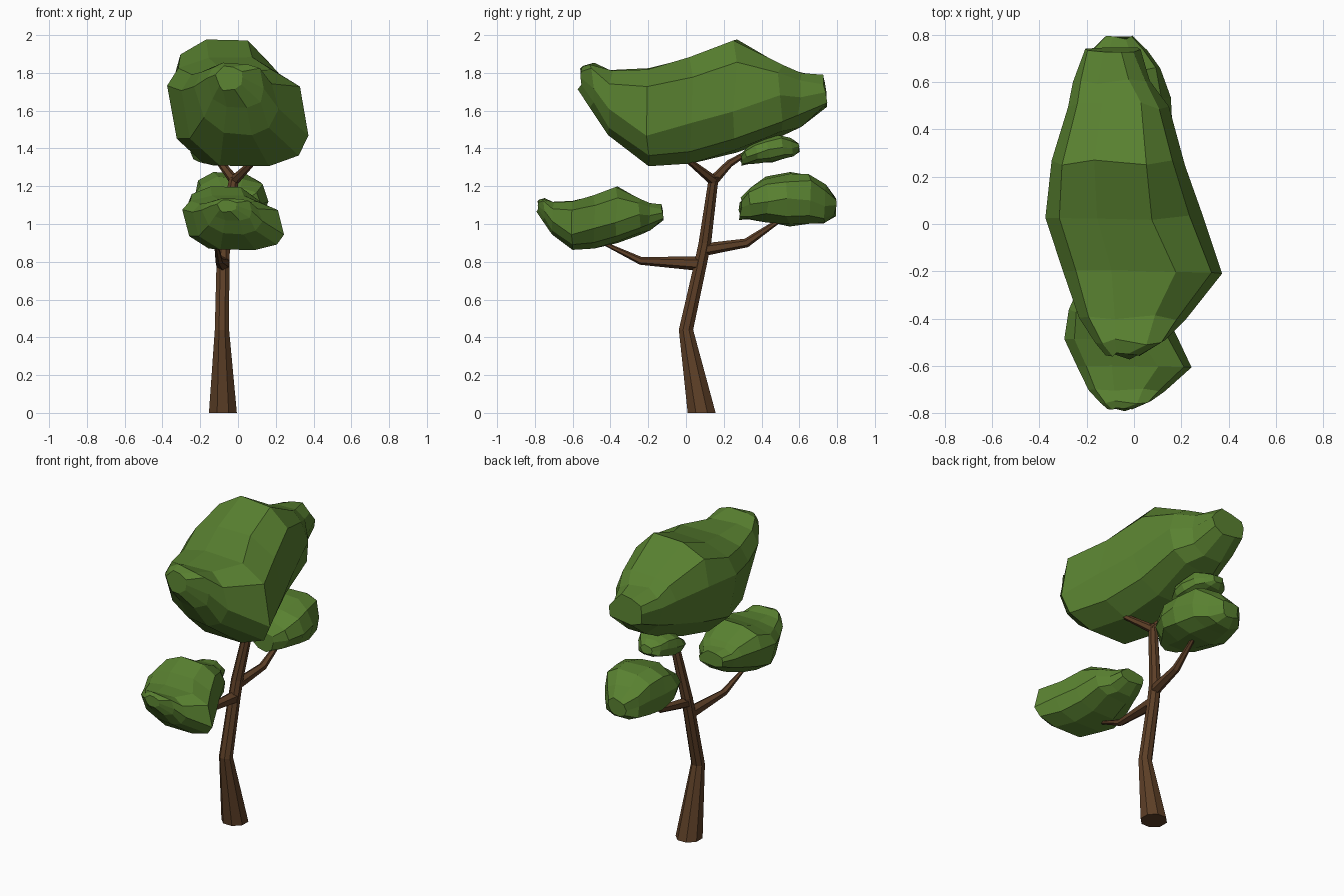
import bpy, bmesh, math, random
from mathutils import Vector, Matrix

if "Cube" in bpy.data.objects:
    bpy.data.objects.remove(bpy.data.objects["Cube"])


def material(name, color):
    m = bpy.data.materials.new(name)
    m.diffuse_color = color
    m.use_nodes = True
    m.node_tree.nodes["Principled BSDF"].inputs["Base Color"].default_value = m.diffuse_color
    return m


BARK = material("bark", (0.11, 0.05, 0.02, 1))
LEAF = material("leaf", (0.10, 0.22, 0.03, 1))


def loft(name, rings, mat):
    """Join equal-sized rings of points into a closed flat-shaded skin."""
    bm = bmesh.new()
    loops = [[bm.verts.new(p) for p in ring] for ring in rings]
    n = len(loops[0])
    for a, b in zip(loops, loops[1:]):
        for i in range(n):
            j = (i + 1) % n
            bm.faces.new((a[i], a[j], b[j], b[i]))
    bm.faces.new(loops[0])
    bm.faces.new(loops[-1])
    bmesh.ops.recalc_face_normals(bm, faces=bm.faces)
    me = bpy.data.meshes.new(name)
    bm.to_mesh(me)
    bm.free()
    me.materials.append(mat)
    ob = bpy.data.objects.new(name, me)
    bpy.context.collection.objects.link(ob)
    return ob


def limb(name, path, sides, flat_rings=False):
    """Tapered tube through (x, y, z, radius) points."""
    pts = [Vector(p[:3]) for p in path]
    rings = []
    for k, p in enumerate(pts):
        d = pts[min(k + 1, len(pts) - 1)] - pts[max(k - 1, 0)]
        if flat_rings:
            d = Vector((0, 0, 1))
        side = Vector((1, 0, 0))
        side = (side - d * (side.dot(d) / d.length_squared)).normalized()
        up = d.normalized().cross(side)
        ang = [2 * math.pi * (i + 0.5) / sides for i in range(sides)]
        rings.append([p + path[k][3] * (side * math.cos(a) + up * math.sin(a)) for a in ang])
    return loft(name, rings, BARK)


def foliage(name, rows, sides, jitter, seed):
    """Leaf clump lofted along y; row = y, x left/right, z bottom/top, z of left/right edge."""
    rnd = random.Random(seed)
    rings = []
    for y, xl, xr, zb, zt, zl, zr in rows:
        ring = []
        for i in range(sides):
            a = 2 * math.pi * i / sides
            c, s = math.cos(a), math.sin(a)
            c = math.copysign(abs(c) ** 0.8, c)
            s = math.copysign(abs(s) ** 0.8, s)
            x = (xl + xr) / 2 + (xr - xl) / 2 * c
            zw = zl + (zr - zl) * (c + 1) / 2
            z = zw + (zt - zw if s > 0 else zw - zb) * s
            ring.append([x + rnd.uniform(-jitter, jitter), y + rnd.uniform(-jitter, jitter),
                         z + rnd.uniform(-jitter, jitter)])
        rings.append(ring)
    return loft(name, rings, LEAF)


# Trunk
limb("trunk", [(-0.08, 0.083, 0, 0.08), (-0.085, 0.0, 0.44, 0.041), (-0.08, 0.075, 0.78, 0.037),
               (-0.075, 0.1, 0.9, 0.036), (-0.02, 0.147, 1.25, 0.028)], 8, True)

# Branches
limb("front_branch", [(-0.08, 0.07, 0.79, 0.038), (-0.10, -0.24, 0.805, 0.021),
                      (-0.12, -0.46, 0.91, 0.008)], 6)
limb("back_branch", [(-0.075, 0.1, 0.865, 0.033), (-0.05, 0.32, 0.9, 0.024),
                     (-0.03, 0.54, 1.05, 0.009)], 6)
limb("crown_branch", [(-0.02, 0.145, 1.23, 0.027), (0.12, -0.03, 1.37, 0.012)], 6)
limb("crown_back_branch", [(-0.02, 0.145, 1.23, 0.027), (-0.09, 0.23, 1.32, 0.02),
                           (-0.14, 0.36, 1.40, 0.01)], 6)

# Main crown, and the front clump as a smaller copy of it
CROWN = [
    (-0.56, -0.11, 0.03, 1.70, 1.84, 1.78, 1.78),
    (-0.50, -0.16, 0.13, 1.60, 1.86, 1.77, 1.72),
    (-0.40, -0.22, 0.21, 1.46, 1.83, 1.74, 1.60),
    (-0.20, -0.30, 0.37, 1.31, 1.83, 1.70, 1.48),
    (0.03, -0.37, 0.29, 1.30, 1.89, 1.73, 1.53),
    (0.26, -0.34, 0.21, 1.37, 1.99, 1.73, 1.60),
    (0.50, -0.28, 0.15, 1.47, 1.85, 1.72, 1.67),
    (0.60, -0.25, 0.08, 1.52, 1.80, 1.70, 1.68),
    (0.74, -0.21, 0.03, 1.62, 1.78, 1.71, 1.69),
]
foliage("crown_leaves", CROWN, 10, 0.014, 3)
front = foliage("front_leaves", CROWN, 10, 0.014, 3)
front.data.transform(Matrix.Translation((-0.025, -0.5, 0.21)) @ Matrix.Diagonal((0.72, 0.51, 0.5, 1)))

# Back clump, and the small clump above it as a tilted copy
CLUMP = [
    (0.29, -0.10, 0.04, 1.03, 1.13, 1.08, 1.08),
    (0.33, -0.18, 0.11, 1.02, 1.19, 1.11, 1.11),
    (0.43, -0.24, 0.155, 1.00, 1.25, 1.13, 1.13),
    (0.54, -0.24, 0.155, 0.99, 1.28, 1.13, 1.14),
    (0.65, -0.22, 0.12, 0.99, 1.27, 1.12, 1.13),
    (0.73, -0.19, 0.06, 0.99, 1.21, 1.10, 1.10),
    (0.79, -0.13, 0.00, 1.05, 1.14, 1.09, 1.09),
]
foliage("back_leaves", CLUMP, 10, 0.012, 5)
small = foliage("small_leaves", CLUMP, 10, 0.012, 5)
small.data.transform(Matrix.Translation((-0.12, 0.44, 1.395)) @ Matrix.Rotation(math.radians(12), 4, 'X')
                     @ Matrix.Diagonal((0.65, 0.62, 0.48, 1)) @ Matrix.Translation((0.04, -0.54, -1.135)))
